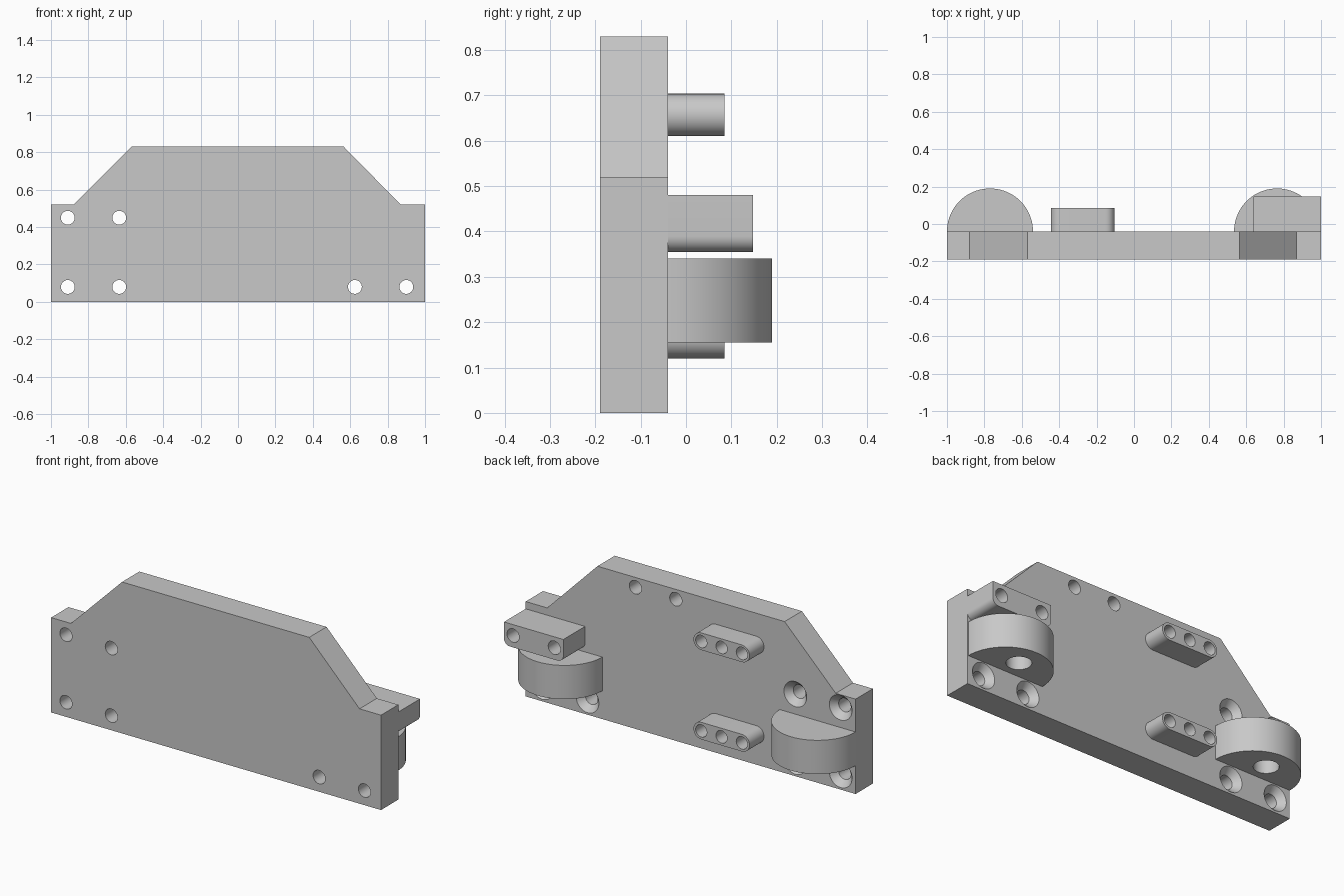
import bpy, bmesh
from math import sin, cos, pi, radians
from mathutils import Vector

cube = bpy.data.objects.get("Cube")
if cube:
    bpy.data.objects.remove(cube, do_unlink=True)

grey = bpy.data.materials.new("machined grey")
grey.use_nodes = True
COLOUR = (0.58, 0.58, 0.58, 1)
grey.diffuse_color = COLOUR
grey.node_tree.nodes["Principled BSDF"].inputs["Base Color"].default_value = COLOUR

BACK, FRONT = -0.04, -0.19


def place(u, v, t, axis):
    """Section point (u, v) at distance t along the axis."""
    return Vector((u, t, v)) if axis == "Y" else Vector((u, v, t))


def loft(bm, sections, axis):
    """Closed solid through a list of (points, t) sections."""
    rings = [[bm.verts.new(place(u, v, t, axis)) for u, v in pts] for pts, t in sections]
    n = len(rings[0])
    bm.faces.new(rings[0])
    bm.faces.new(rings[-1])
    for a, b in zip(rings, rings[1:]):
        for i in range(n):
            j = (i + 1) % n
            bm.faces.new((a[i], a[j], b[j], b[i]))


def finish(name, bm):
    bmesh.ops.recalc_face_normals(bm, faces=bm.faces)
    mesh = bpy.data.meshes.new(name)
    bm.to_mesh(mesh)
    bm.free()
    mesh.materials.append(grey)
    obj = bpy.data.objects.new(name, mesh)
    bpy.context.collection.objects.link(obj)
    return obj


def prism(name, pts, lo, hi, axis="Y"):
    bm = bmesh.new()
    loft(bm, [(pts, lo), (pts, hi)], axis)
    return finish(name, bm)


def arc(cx, cy, r, start, end, steps):
    angles = [radians(start + (end - start) * i / steps) for i in range(steps + 1)]
    return [(cx + r * cos(a), cy + r * sin(a)) for a in angles]


def circle(cx, cy, r, n=32):
    return arc(cx, cy, r, 0, 360, n)[:-1]


def drill(obj, centres, steps, axis="Y"):
    """Cut round holes whose (position, radius) steps run along the axis."""
    bm = bmesh.new()
    for cx, cy in centres:
        loft(bm, [(circle(cx, cy, r), t) for t, r in steps], axis)
    cutter = finish("hole_cutter", bm)
    cutter.hide_render = True
    mod = obj.modifiers.new("holes", "BOOLEAN")
    mod.operation = "DIFFERENCE"
    mod.solver = "EXACT"
    mod.object = cutter
    select(obj)
    bpy.ops.object.modifier_apply(modifier=mod.name)
    bpy.data.objects.remove(cutter, do_unlink=True)


def select(obj):
    bpy.ops.object.select_all(action="DESELECT")
    obj.select_set(True)
    bpy.context.view_layer.objects.active = obj


parts = []

# Main plate with sloped shoulders
plate = prism("main_plate", [(-1, 0), (1, 0), (1, 0.52), (0.87, 0.52), (0.565, 0.83),
                             (-0.57, 0.83), (-0.88, 0.52), (-1, 0.52)], FRONT, BACK)
parts.append(plate)

# Countersunk screw holes, opening wide at the back
screws = [(x, 0.08) for x in (-0.91, -0.635, 0.625, 0.9)] + [(-0.91, 0.45), (-0.635, 0.45)]
drill(plate, screws, [(FRONT - 0.05, 0.037), (BACK - 0.035, 0.037),
                      (BACK, 0.069), (BACK + 0.01, 0.078)])

# Blind holes near the top edge
drill(plate, [(0.335, 0.776), (0.09, 0.776)], [(BACK - 0.1, 0.037), (BACK + 0.05, 0.037)])

# Half-round bosses with a blind socket underneath
for side, x in (("right", -0.77), ("left", 0.765)):
    boss = prism(side + "_half_round_boss", arc(x, BACK, 0.23, 0, 180, 40), 0.155, 0.34, "Z")
    drill(boss, [(x, 0.06)], [(0.1, 0.062), (0.29, 0.062)], "Z")
    parts.append(boss)

# Rounded bars with three holes each
for level, z in (("lower", 0.167), ("upper", 0.657)):
    outline = arc(-0.152, z, 0.047, -90, 90, 16) + arc(-0.398, z, 0.047, 90, 270, 16)
    bar = prism(level + "_bar", outline, BACK, 0.085)
    drill(bar, [(-0.275 + d, z) for d in (-0.123, 0, 0.123)], [(-0.02, 0.034), (0.12, 0.034)])
    parts.append(bar)

# Side block with rounded lower edges and two holes
outline = [(1, 0.48), (0.64, 0.48)]
outline += arc(0.675, 0.39, 0.035, 180, 270, 10) + arc(0.965, 0.39, 0.035, 270, 360, 10)
block = prism("side_block", outline, BACK, 0.148)
drill(block, [(0.695, 0.42), (0.945, 0.42)], [(0.0, 0.037), (0.2, 0.037)])
parts.append(block)

for part in parts:
    select(part)
    bpy.ops.object.shade_smooth_by_angle(angle=radians(30))
